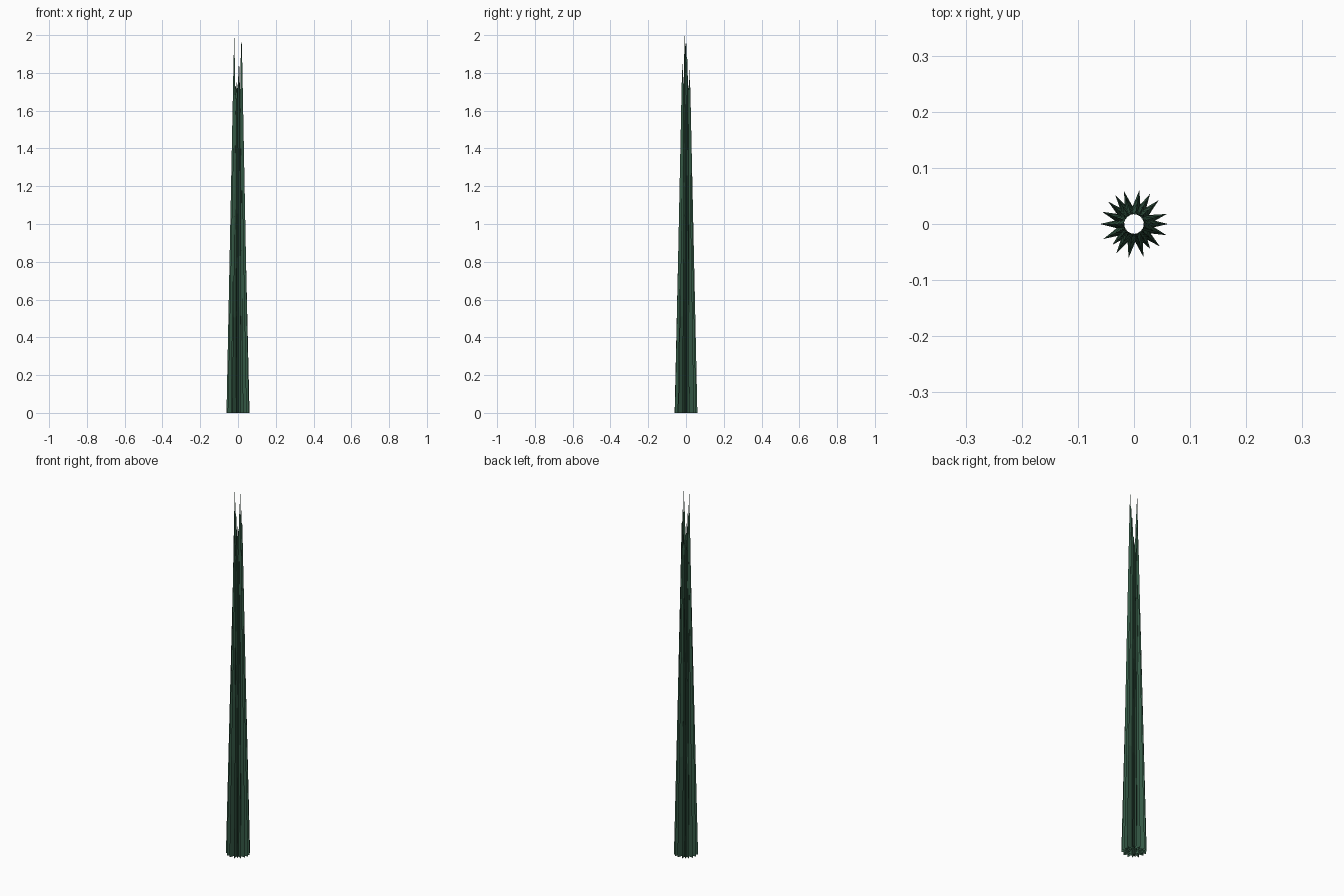
import bpy, math

if "Cube" in bpy.data.objects:
    bpy.data.objects.remove(bpy.data.objects["Cube"])

mat = bpy.data.materials.new("dark_green")
mat.diffuse_color = (0.035, 0.10, 0.06, 1)
mat.use_nodes = True
mat.node_tree.nodes["Principled BSDF"].inputs["Base Color"].default_value = mat.diffuse_color

# angle in degrees and height of each leaf
LEAVES = [(0, 1.74), (-19, 2.0), (-41, 1.70), (-74, 1.87), (-99, 1.76), (-121, 1.68),
          (-154, 1.70), (180, 1.99), (159, 1.76), (139, 1.72), (123, 1.78), (107, 1.74),
          (81, 1.82), (62, 1.72), (44, 1.76), (17, 1.90), (-57, 1.66), (-136, 1.74)]

# height fraction, half width, wing radius
RINGS = [(0, .010, .017), (.3, .011, .016), (.6, .0115, .015), (.8, .0105, .015), (.92, .006, .016)]


def folded_leaf(i, angle, height):
    """Upright leaf folded into a V, ridge facing outward, ending in a point."""
    a = math.radians(angle)
    base = 0.053 if i >= 16 else 0.061

    def place(r, w, z):
        return (r * math.cos(a) - w * math.sin(a), r * math.sin(a) + w * math.cos(a), z)

    verts, faces = [], []
    for t, w, r in RINGS:
        ridge = base + (0.021 - base) * t
        z = t * height
        verts += [place(r, -w, z), place(ridge, 0, z), place(r, w, z)]
    for k in range(len(RINGS) - 1):
        for j in range(2):
            b = 3 * k + j
            faces.append((b, b + 1, b + 4, b + 3))
    verts.append(place(0.02, 0, height))
    n = len(verts) - 1
    faces += [(n - 3, n - 2, n), (n - 2, n - 1, n)]
    me = bpy.data.meshes.new("leaf")
    me.from_pydata(verts, [], faces)
    me.materials.append(mat)
    ob = bpy.data.objects.new(f"leaf_{i + 1}", me)
    bpy.context.collection.objects.link(ob)


for i, (angle, height) in enumerate(LEAVES):
    folded_leaf(i, angle, height)
